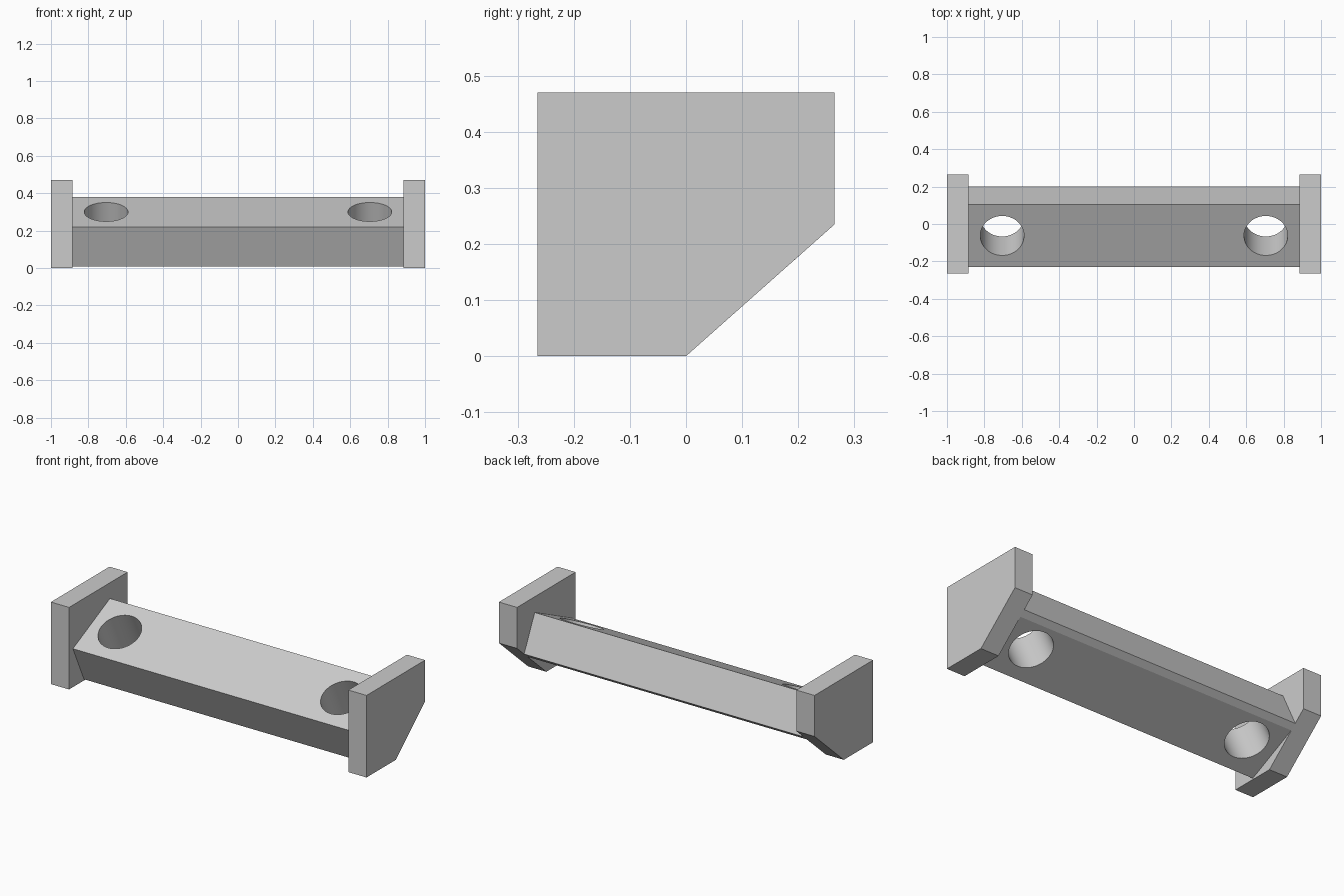
import bpy, bmesh, math
from mathutils import Vector

if "Cube" in bpy.data.objects:
    bpy.data.objects.remove(bpy.data.objects["Cube"])

grey = bpy.data.materials.new("plain_grey")
grey.use_nodes = True
grey.diffuse_color = (0.6, 0.6, 0.6, 1)
grey.node_tree.nodes["Principled BSDF"].inputs["Base Color"].default_value = (0.6, 0.6, 0.6, 1)


def extrude_profile(name, profile, x0, x1):
    """Extrude a (y, z) outline along x."""
    bm = bmesh.new()
    face = bm.faces.new([bm.verts.new((x0, y, z)) for y, z in profile])
    grown = bmesh.ops.extrude_face_region(bm, geom=[face])["geom"]
    verts = [g for g in grown if isinstance(g, bmesh.types.BMVert)]
    bmesh.ops.translate(bm, verts=verts, vec=(x1 - x0, 0, 0))
    bmesh.ops.recalc_face_normals(bm, faces=bm.faces)
    mesh = bpy.data.meshes.new(name)
    bm.to_mesh(mesh)
    bm.free()
    mesh.materials.append(grey)
    obj = bpy.data.objects.new(name, mesh)
    bpy.context.collection.objects.link(obj)
    return obj


# End plates with a sloped lower back corner
HALF, INNER = 1.0, 0.885
plate = [(-0.265, 0), (0, 0), (0.265, 0.235), (0.265, 0.47), (-0.265, 0.47)]
extrude_profile("left_end_plate", plate, INNER, HALF)
extrude_profile("right_end_plate", plate, -HALF, -INNER)

# Tilted beam, its lower back edge trimmed flush with the plate slope
front_top, back_top = Vector((-0.23, 0.22)), Vector((0.105, 0.38))
beam_profile = [front_top, (-0.13, 0.007), (0.17, 0.151), (0.201, 0.178), back_top]
beam = extrude_profile("tilted_beam", beam_profile, -INNER, INNER)

# Round holes square to the tilted top face
middle = (front_top + back_top) / 2
slope = back_top - front_top
tilt = math.atan2(slope.y, slope.x)
for side in (-1, 1):
    bpy.ops.mesh.primitive_cylinder_add(
        vertices=64, radius=0.117, depth=1.0,
        location=(side * 0.705, middle.x, middle.y), rotation=(tilt, 0, 0))
    cutter = bpy.context.object
    cutter.name = "hole_cutter"
    cutter.hide_render = True
    cutter.data.materials.append(grey)
    cut = beam.modifiers.new("hole", "BOOLEAN")
    cut.operation = "DIFFERENCE"
    cut.solver = "EXACT"
    cut.object = cutter
    bpy.ops.object.select_all(action="DESELECT")
    beam.select_set(True)
    bpy.context.view_layer.objects.active = beam
    bpy.ops.object.modifier_apply(modifier=cut.name)
    bpy.data.objects.remove(cutter)

# Smooth hole walls, crisp edges elsewhere
bpy.ops.object.shade_smooth_by_angle(angle=math.radians(15))
